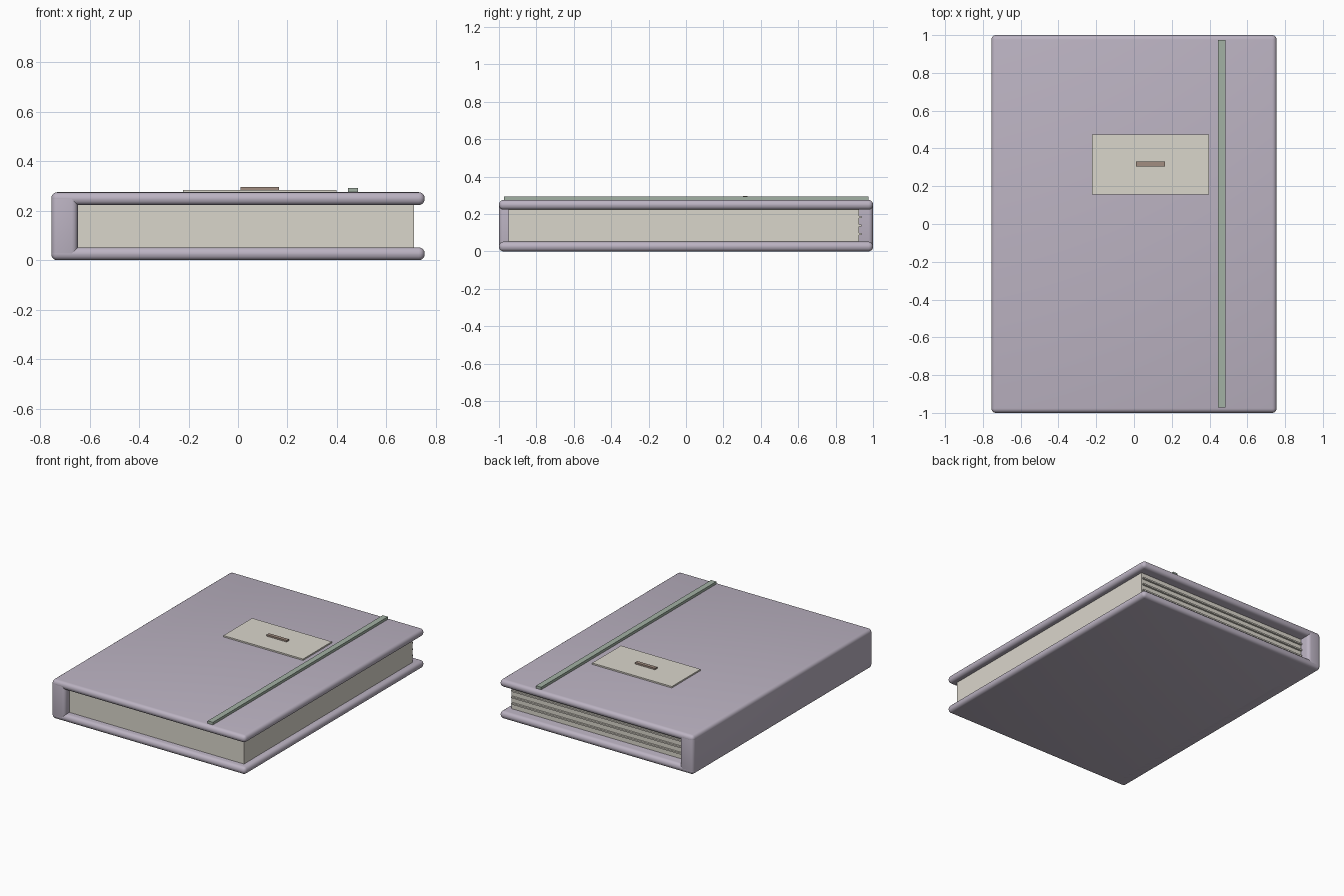
import bpy

if "Cube" in bpy.data.objects:
    bpy.data.objects.remove(bpy.data.objects["Cube"])


def material(name, color):
    m = bpy.data.materials.new(name)
    m.diffuse_color = (*color, 1)
    m.use_nodes = True
    m.node_tree.nodes["Principled BSDF"].inputs["Base Color"].default_value = m.diffuse_color
    return m


lilac = material("lilac_cloth", (0.50, 0.45, 0.54))
cream = material("cream_paper", (0.70, 0.67, 0.60))
green = material("green_band", (0.36, 0.44, 0.37))
brown = material("brown_mark", (0.36, 0.27, 0.22))


def box(name, lo, hi, mat, bevel=0):
    bpy.ops.mesh.primitive_cube_add(size=1, location=[(a + b) / 2 for a, b in zip(lo, hi)])
    o = bpy.context.object
    o.name = name
    o.scale = [b - a for a, b in zip(lo, hi)]
    bpy.ops.object.transform_apply(location=False, rotation=False, scale=True)
    o.data.materials.append(mat)
    if bevel:
        b = o.modifiers.new("rounded_edges", 'BEVEL')
        b.width = bevel
        b.segments = 4
        bpy.ops.object.modifier_apply(modifier=b.name)
        bpy.ops.object.shade_smooth_by_angle()
    return o


# Padded covers and the full-height spine joining them
W, H, T, R = 0.755, 0.275, 0.052, 0.024
box("back_cover", (-W, -1, 0), (W, 1, T), lilac, R)
box("front_cover", (-W, -1, H - T), (W, 1, H), lilac, R)
box("spine", (-W, -1, 0), (-0.648, 1, H), lilac, R)

# Page block, with raised page lines along the top end
box("page_block", (-0.68, -0.95, 0.045), (0.712, 0.925, 0.23), cream)
for i, z in enumerate((0.093, 0.138, 0.183)):
    box(f"page_line_{i + 1}", (-0.66, 0.915, z - 0.005), (0.705, 0.938, z + 0.005), cream)

# Label with its small mark, and the closing band
box("label", (-0.222, 0.155, H - 0.005), (0.398, 0.475, 0.285), cream)
box("label_mark", (0.01, 0.305, 0.282), (0.165, 0.33, 0.296), brown)
box("elastic_band", (0.445, -0.972, H - 0.005), (0.485, 0.975, 0.293), green)
